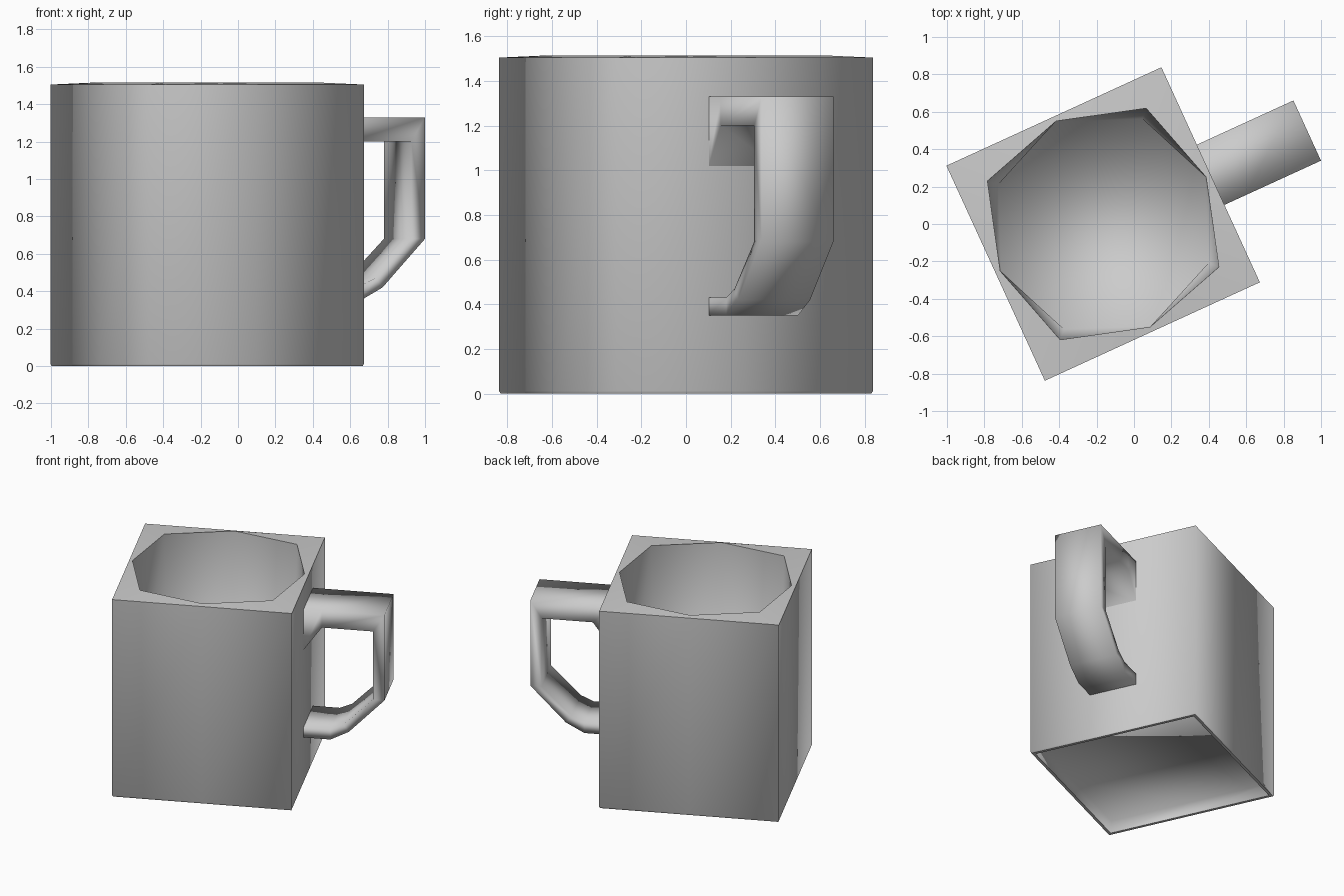
import bpy, bmesh, math

if "Cube" in bpy.data.objects:
    bpy.data.objects.remove(bpy.data.objects["Cube"])

ANGLE = math.radians(24.6)   # whole mug is turned about z
CENTRE = (-0.165, 0, 0)


def finish(name, bm, sharp):
    """Recalculate normals, shade smooth with chosen sharp edges, place the part."""
    bmesh.ops.recalc_face_normals(bm, faces=bm.faces)
    for f in bm.faces:
        f.smooth = True
    for e in bm.edges:
        e.smooth = not sharp(e)
    me = bpy.data.meshes.new(name)
    bm.to_mesh(me)
    bm.free()
    ob = bpy.data.objects.new(name, me)
    ob.location = CENTRE
    ob.rotation_euler.z = ANGLE
    bpy.context.collection.objects.link(ob)
    return ob


def ring(bm, r_axis, r_diag, z):
    """Eight points with alternating radii: a square or an octagon."""
    pts = []
    for k in range(8):
        r = r_diag if k % 2 else r_axis
        a = k * math.pi / 4
        pts.append(bm.verts.new((r * math.cos(a), r * math.sin(a), z)))
    return pts


# Mug body: square outside, octagonal inside, recessed underside
bm = bmesh.new()
profile = [
    (0.598, 0.846, 0.09),   # recess ceiling
    (0.606, 0.857, 0.00),   # inner foot
    (0.627, 0.887, 0.00),   # outer foot
    (0.632, 0.894, 0.012),  # bottom of the sides
    (0.632, 0.894, 1.505),  # top of the sides
    (0.605, 0.660, 1.515),  # rim opening
    (0.600, 0.600, 0.12),   # inside floor
]
rings = [ring(bm, *p) for p in profile]
for a, b in zip(rings, rings[1:]):
    for k in range(8):
        n = (k + 1) % 8
        bm.faces.new((a[k], a[n], b[n], b[k]))
bm.faces.new(rings[0])
bm.faces.new(rings[-1])
# crisp foot and rim, soft transitions at the floor and the recess
finish("mug_body", bm, lambda e: abs(e.verts[0].co.z - e.verts[1].co.z) < 0.003
       and (e.verts[0].co.z < 0.01 or e.verts[0].co.z > 1))

# Handle: matching outer and inner side profiles (distance from axis, z)
outer = [(0.625, 1.33), (0.76, 1.33), (1.20, 1.33), (1.20, 0.68),
         (0.95, 0.42), (0.82, 0.35), (0.625, 0.35)]
inner = [(0.625, 1.01), (0.76, 1.20), (1.12, 1.20), (1.12, 0.68),
         (0.91, 0.47), (0.82, 0.43), (0.625, 0.43)]
W = 0.177
bm = bmesh.new()
sections = []
for (uo, zo), (ui, zi) in zip(outer, inner):
    sections.append([bm.verts.new(c) for c in
                     ((uo, -W, zo), (uo, W, zo), (ui, W, zi), (ui, -W, zi))])
for a, b in zip(sections, sections[1:]):
    for k in range(4):
        n = (k + 1) % 4
        bm.faces.new((a[k], a[n], b[n], b[k]))
bm.faces.new(sections[0])
bm.faces.new(sections[-1])
# rounded shading, sharp only where the ends meet the body
finish("handle", bm, lambda e: all(v.co.x < 0.63 for v in e.verts))
